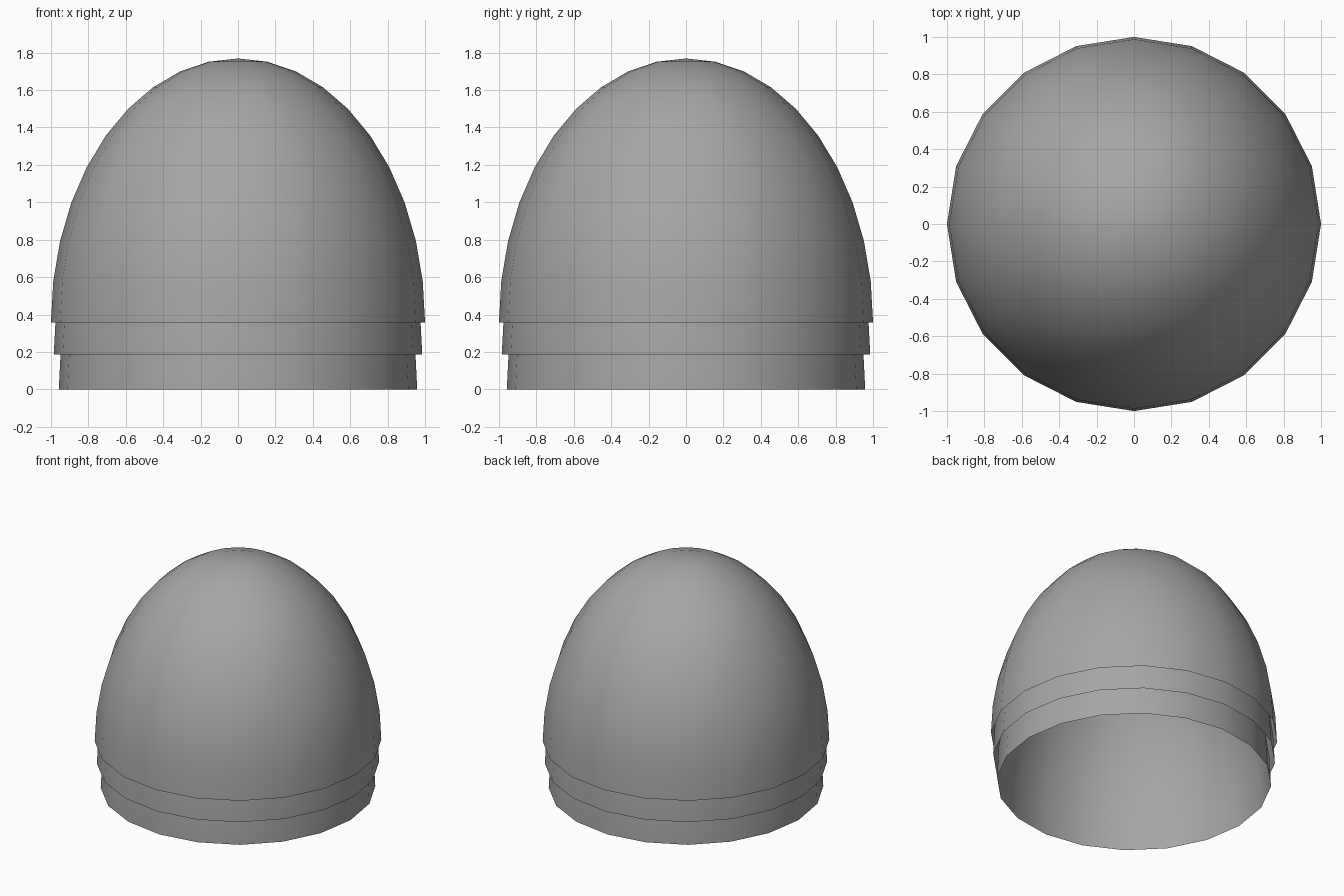
import bpy, bmesh, math

if "Cube" in bpy.data.objects:
    bpy.data.objects.remove(bpy.data.objects["Cube"])

SIDES = 20       # flat sides around the dome
RINGS = 10       # bands from rim to tip

grey = bpy.data.materials.new("dark_grey")
grey.diffuse_color = (0.38, 0.38, 0.38, 1)
grey.use_nodes = True
grey.node_tree.nodes["Principled BSDF"].inputs["Base Color"].default_value = grey.diffuse_color


def dome(name, radius, base, top):
    """Open half-ellipsoid shell with its rim at height base and tip at top."""
    bm = bmesh.new()
    bmesh.ops.create_uvsphere(bm, u_segments=SIDES, v_segments=RINGS * 2, radius=1)
    lower = [v for v in bm.verts if v.co.z < -0.01]
    bmesh.ops.delete(bm, geom=lower, context='VERTS')
    for v in bm.verts:
        v.co.x *= radius
        v.co.y *= radius
        v.co.z = base + v.co.z * (top - base)
    for f in bm.faces:
        f.smooth = True
    mesh = bpy.data.meshes.new(name)
    bm.to_mesh(mesh)
    bm.free()
    mesh.materials.append(grey)
    obj = bpy.data.objects.new(name, mesh)
    bpy.context.collection.objects.link(obj)
    return obj


# Three nested shells, each one narrower and lower at the rim than the last
dome("outer_shell", 1.0, 0.358, 1.769)
dome("middle_shell", 0.985, 0.187, 1.67)
dome("inner_shell", 0.958, 0.0, 1.55)
